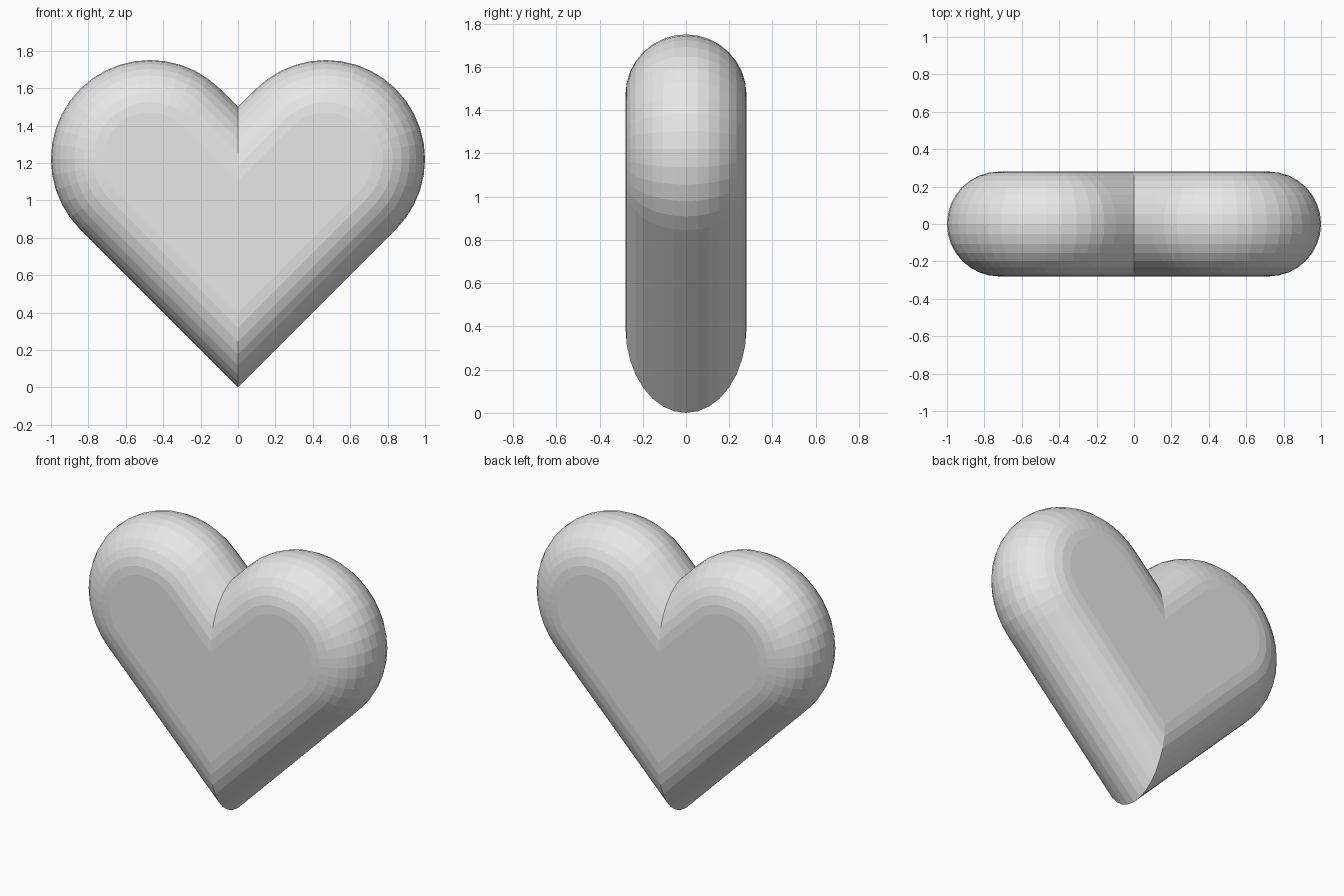
import bpy, bmesh, math
from mathutils import Vector

if "Cube" in bpy.data.objects:
    bpy.data.objects.remove(bpy.data.objects["Cube"])

# Plain grey material
grey = bpy.data.materials.new("light_grey")
grey.use_nodes = True
colour = (0.8, 0.8, 0.8, 1)
grey.diffuse_color = colour
grey.node_tree.nodes["Principled BSDF"].inputs["Base Color"].default_value = colour

LOBE = 0.53              # radius of each top lobe
CX, CZ = 0.47, 1.22      # centre of the left lobe
CLEFT = 1.5              # height of the notch
ROUND = 0.28             # edge rounding, also half the depth
ARC, BANDS = 20, 16


def half_outline(inset):
    """Half heart from the tip round the lobe to the notch, offset inwards."""
    miter = inset * math.sqrt(2)
    pts = [(0, miter)]
    for i in range(ARC + 1):
        a = math.radians(-45 + 180 * i / ARC)
        pts.append((CX + (LOBE - inset) * math.cos(a),
                    CZ + (LOBE - inset) * math.sin(a)))
    return pts + [(0, CLEFT - miter)]


# Left half: stacked outlines that follow a half-round edge
bm = bmesh.new()
rings = []
for k in range(BANDS + 1):
    t = math.pi * (k / BANDS - 0.5)
    y = ROUND * math.sin(t)
    rings.append([bm.verts.new((x, y, z))
                  for x, z in half_outline(ROUND * (1 - math.cos(t)))])
for a, b in zip(rings, rings[1:]):
    for i in range(len(a) - 1):
        bm.faces.new((a[i], a[i + 1], b[i + 1], b[i]))
bm.faces.new(rings[0])
bm.faces.new(rings[-1])

# Mirror to the right half and weld the seam
copy = bmesh.ops.duplicate(bm, geom=bm.verts[:] + bm.edges[:] + bm.faces[:])["geom"]
for v in copy:
    if isinstance(v, bmesh.types.BMVert):
        v.co.x = -v.co.x
bmesh.ops.remove_doubles(bm, verts=bm.verts[:], dist=0.0005)
bmesh.ops.recalc_face_normals(bm, faces=bm.faces[:])

# Join the two halves of each flat face
seam = [e for e in bm.edges if len(e.link_faces) == 2
        and all(abs(f.normal.y) > 0.999 for f in e.link_faces)
        and all(abs(v.co.x) < 0.001 for v in e.verts)]
bmesh.ops.dissolve_edges(bm, edges=seam, use_verts=False)

mesh = bpy.data.meshes.new("heart")
bm.to_mesh(mesh)
bm.free()
mesh.materials.append(grey)
heart = bpy.data.objects.new("heart", mesh)
bpy.context.collection.objects.link(heart)
